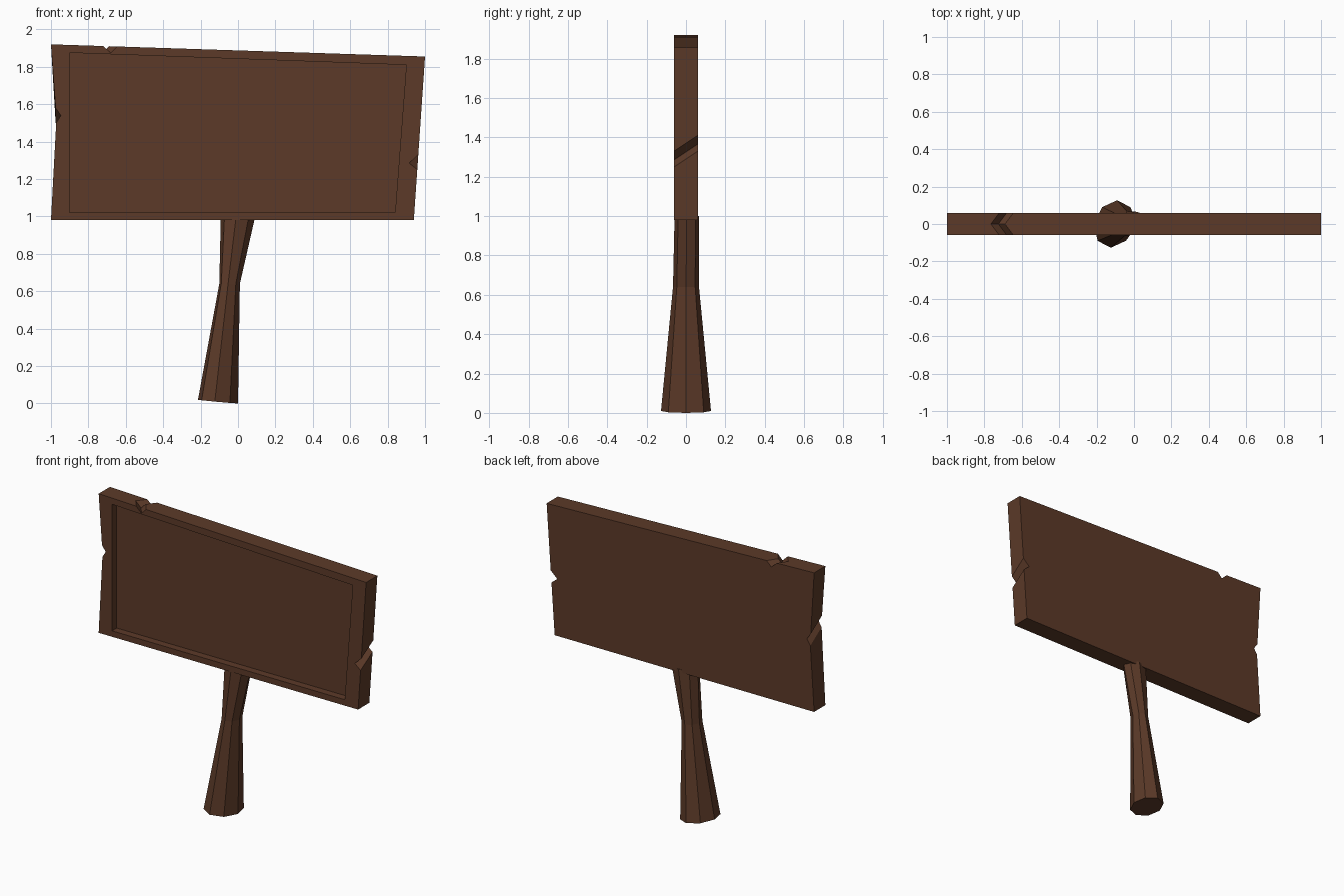
import bpy, bmesh, math

if "Cube" in bpy.data.objects:
    bpy.data.objects.remove(bpy.data.objects["Cube"])

wood = bpy.data.materials.new("dark_brown_wood")
wood.diffuse_color = (0.107, 0.0423, 0.0215, 1)
wood.use_nodes = True
wood.node_tree.nodes["Principled BSDF"].inputs["Base Color"].default_value = wood.diffuse_color


def loft(name, rings):
    """Closed solid through rings that all have the same number of points."""
    bm = bmesh.new()
    vs = [[bm.verts.new(p) for p in ring] for ring in rings]
    n = len(vs[0])
    for a, b in zip(vs, vs[1:]):
        for i in range(n):
            j = (i + 1) % n
            bm.faces.new((a[i], a[j], b[j], b[i]))
    bm.faces.new(vs[0])
    bm.faces.new(vs[-1])
    bmesh.ops.recalc_face_normals(bm, faces=bm.faces)
    me = bpy.data.meshes.new(name)
    bm.to_mesh(me)
    bm.free()
    ob = bpy.data.objects.new(name, me)
    bpy.context.collection.objects.link(ob)
    me.materials.append(wood)
    return ob


# Board outline at depth y; the chipped notches drift as y changes
def top_z(x):
    return 1.92 - 0.0325 * (x + 1)


def right_x(z):
    return 0.94 + 0.06 * (z - 0.98) / 0.875


def outline(y):
    t = y / 0.06
    pts = [(-1, 0.98), (0.94, 0.98)]
    # right chip, slanting upward to the back
    r = 1.325 + 0.04 * t
    pts += [(right_x(r - 0.075 + 0.04), r - 0.035),
            (right_x(r) - 0.046, r),
            (right_x(r + 0.045), r + 0.045)]
    pts += [(1, 1.855)]
    # top chip, chevron shaped across the thickness
    c = -0.725 + 0.045 * abs(t)
    pts += [(c + 0.035, top_z(c + 0.035)), (c, top_z(c) - 0.036),
            (c - 0.04, top_z(c - 0.04))]
    pts += [(-1, 1.92)]
    # left chip, slanting downward to the back
    l = 1.5 - 0.04 * t
    pts += [(-0.975, l + 0.04), (-0.947, l), (-0.972, l - 0.04)]
    return [(x, y, z) for x, z in pts]


board = loft("sign_board", [outline(y) for y in (-0.06, 0, 0.06)])

# Recessed front panel
panel = [(-0.9, 1.02), (0.84, 1.02), (0.9, 1.81), (-0.9, 1.875)]
cutter = loft("panel_cutter", [[(x, y, z) for x, z in panel] for y in (-0.2, -0.01)])
cutter.hide_render = True
mod = board.modifiers.new("panel_recess", "BOOLEAN")
mod.operation = "DIFFERENCE"
mod.solver = "EXACT"
mod.object = cutter
bpy.context.view_layer.objects.active = board
bpy.ops.object.modifier_apply(modifier=mod.name)
bpy.data.objects.remove(cutter)


# Bent eight-sided post: centre x, centre y, z, x radius, y radius, z tilt, skew
def post_ring(cx, cy, z, rx, ry, tilt, skew):
    ring = []
    for i in range(8):
        a = math.tau * i / 8
        c, s = math.cos(a), math.sin(a)
        ring.append((cx + rx * c + skew * s, cy + ry * s, z - tilt * c))
    return ring


loft("post", [post_ring(-0.107, 0, 0.01, 0.107, 0.127, 0.01, 0.017),
              post_ring(-0.045, 0, 0.64, 0.055, 0.066, 0, 0.008),
              post_ring(0.0, 0.004, 1.0, 0.092, 0.062, 0, 0.01)])
